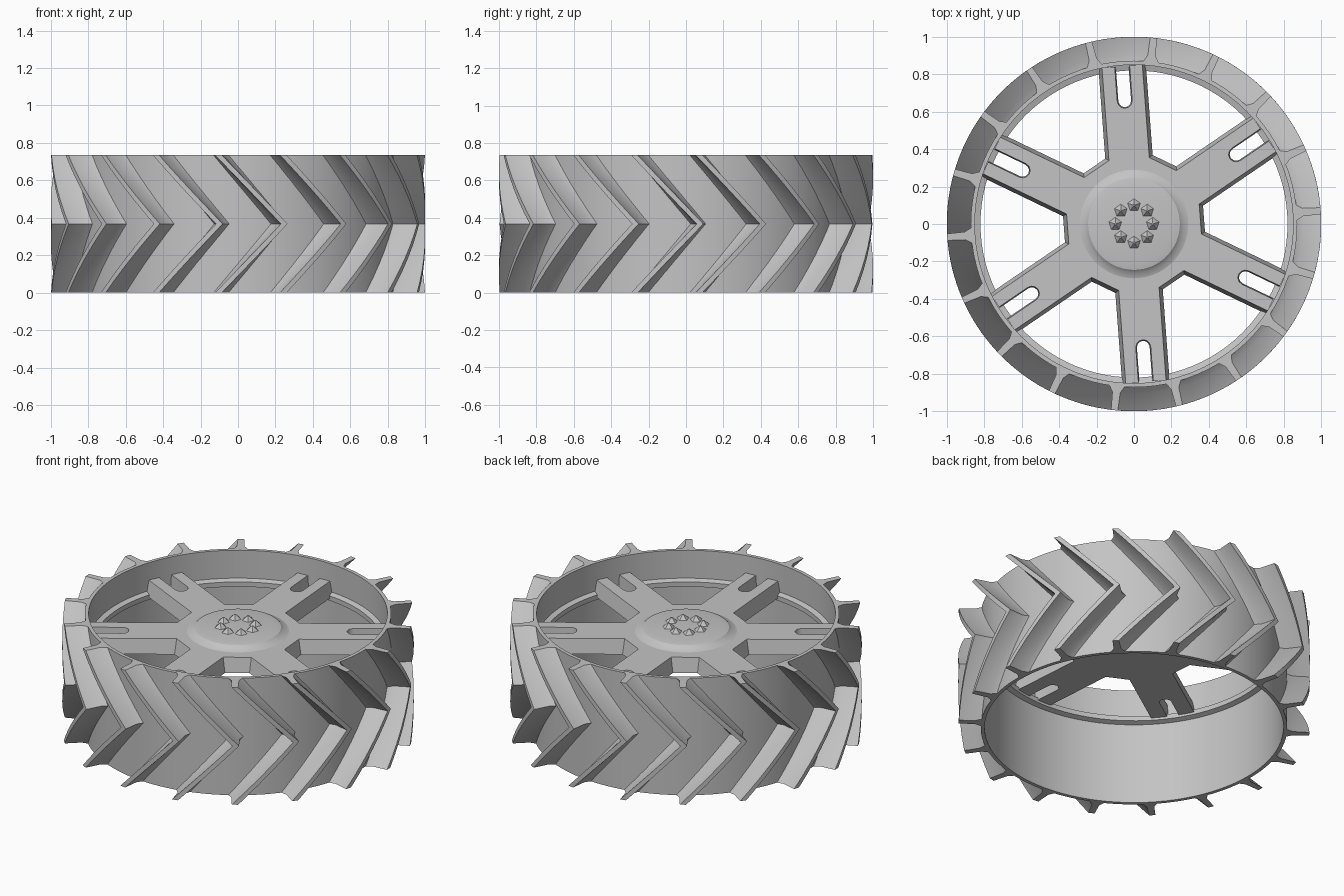
import bpy, bmesh, math
from math import sin, cos, pi, radians

cube = bpy.data.objects.get("Cube")
if cube:
    bpy.data.objects.remove(cube, do_unlink=True)

HEIGHT = 0.735
MID = HEIGHT / 2

grey = bpy.data.materials.new("wheel_grey")
grey.use_nodes = True
grey.diffuse_color = (0.55, 0.55, 0.55, 1)
grey.node_tree.nodes["Principled BSDF"].inputs["Base Color"].default_value = (0.55, 0.55, 0.55, 1)


def finish(name, bm):
    """Turn a bmesh into a grey object with sharp edges kept."""
    bmesh.ops.recalc_face_normals(bm, faces=bm.faces)
    mesh = bpy.data.meshes.new(name)
    bm.to_mesh(mesh)
    bm.free()
    mesh.materials.append(grey)
    obj = bpy.data.objects.new(name, mesh)
    bpy.context.collection.objects.link(obj)
    bpy.ops.object.select_all(action='DESELECT')
    obj.select_set(True)
    bpy.context.view_layer.objects.active = obj
    bpy.ops.object.shade_smooth_by_angle(angle=radians(30))


def bridge(bm, loop_a, loop_b):
    n = len(loop_a)
    for i in range(n):
        j = (i + 1) % n
        bm.faces.new((loop_a[i], loop_a[j], loop_b[j], loop_b[i]))


def lathe(name, profile, steps=96):
    """Revolve a closed (radius, z) profile about the axle."""
    bm = bmesh.new()
    rings = [[bm.verts.new((r * cos(2 * pi * k / steps), r * sin(2 * pi * k / steps), z))
              for r, z in profile] for k in range(steps)]
    for k in range(steps):
        bridge(bm, rings[k], rings[(k + 1) % steps])
    bmesh.ops.remove_doubles(bm, verts=bm.verts, dist=1e-5)
    finish(name, bm)


# Thin drum with an inner ledge that carries the spokes
lathe("rim", [(0.872, 0), (0.872, HEIGHT), (0.85, HEIGHT), (0.85, 0.56), (0.82, 0.55),
              (0.82, 0.52), (0.85, 0.51), (0.85, 0)])


# Six forked spokes and the hub plate, as one drafted star
def spoke_outline(turn, half, hub, slot):
    """Outline of one forked spoke, from one hub corner round to the other."""
    start = (hub - half * sin(radians(30))) / cos(radians(30))
    arc = [(0.66 - slot * cos(t), slot * sin(t))
           for t in [radians(a) for a in range(-90, 91, 30)]]
    local = [(start, -half), (0.845, -half), (0.845, -slot)] + arc
    local += [(0.845, slot), (0.845, half), (start, half)]
    return [(x * cos(turn) - y * sin(turn), x * sin(turn) + y * cos(turn))
            for x, y in local]


bm = bmesh.new()
loops = []
for z, half, hub, slot in [(0.535, 0.127, 0.375, 0.034), (0.625, 0.108, 0.355, 0.04)]:
    spokes = [[bm.verts.new((x, y, z))
               for x, y in spoke_outline(radians(34.3 + 60 * k), half, hub, slot)]
              for k in range(6)]
    loops.append([v for spoke in spokes for v in spoke])
    # hub plate, then two prongs per spoke split down its middle
    bm.faces.new([v for spoke in spokes for v in (spoke[0], spoke[-1])])
    for spoke in spokes:
        bend = spoke[6]
        bm.faces.new((spoke[0], bend, spoke[-1]))
        for side in (spoke[:7], spoke[:5:-1]):
            for a, b in zip(side[1:], side[2:]):
                if b is not bend:
                    bm.faces.new((side[0], a, b))
            bm.faces.new((side[0], side[5], bend))
bridge(bm, *loops)
finish("spokes", bm)

# Raised boss in the middle of the hub
lathe("hub_cap", [(0, 0.6), (0.29, 0.6), (0.29, 0.625), (0.262, 0.634), (0.245, 0.65),
                  (0.205, 0.657), (0, 0.657)], 64)

# Ring of small pointed bolts
bm = bmesh.new()
for k in range(8):
    a = 2 * pi * k / 8
    made = bmesh.ops.create_cone(bm, cap_ends=True, segments=5, radius1=0.04,
                                 radius2=0.006, depth=0.03)
    bmesh.ops.translate(bm, verts=made["verts"],
                        vec=(0.1 * cos(a), 0.1 * sin(a), 0.668))
finish("hub_bolts", bm)

# Chevron treads: each follows the drum, its point turned ahead of its ends
STEPS = 12
bm = bmesh.new()
for k in range(18):
    rings = []
    for s in range(STEPS + 1):
        z = HEIGHT * s / STEPS
        a = radians(4 + 20 * k + 20.3 * (1 - abs(z - MID) / MID))
        section = [(0.865, -0.044), (0.905, -0.021), (1.0, -0.018),
                   (1.0, 0.018), (0.905, 0.021), (0.865, 0.044)]
        rings.append([bm.verts.new((r * cos(a + w / r), r * sin(a + w / r), z))
                      for r, w in section])
    for low, high in zip(rings, rings[1:]):
        bridge(bm, low, high)
    bm.faces.new(rings[0])
    bm.faces.new(rings[-1])
finish("tread_lugs", bm)
